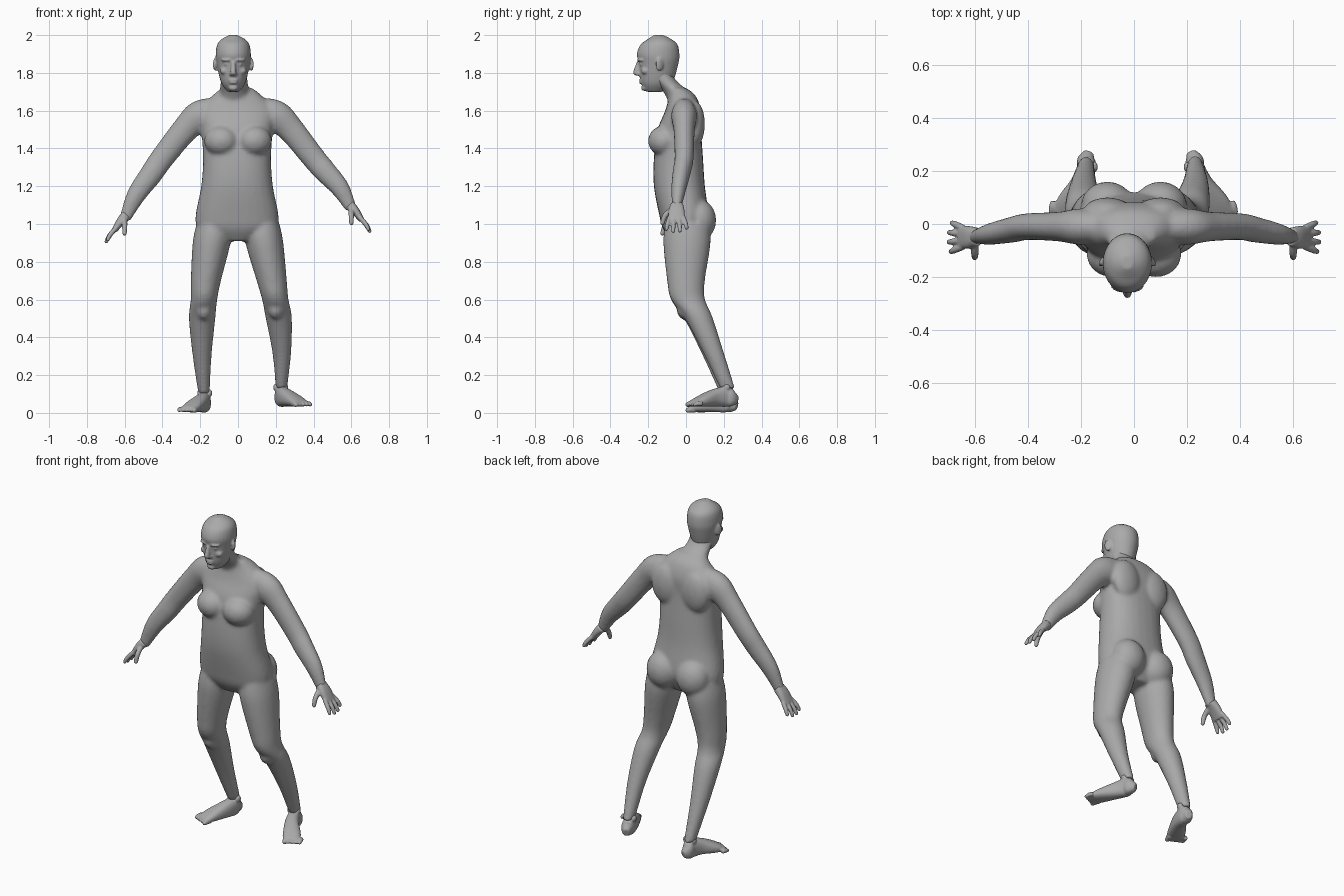
import bpy, bmesh, math
from mathutils import Vector, Matrix

if "Cube" in bpy.data.objects:
    bpy.data.objects.remove(bpy.data.objects["Cube"], do_unlink=True)

grey = bpy.data.materials.new("plain_grey")
grey.use_nodes = True
grey.diffuse_color = (.4, .4, .4, 1)
shader = next(n for n in grey.node_tree.nodes if n.type == "BSDF_PRINCIPLED")
shader.inputs["Base Color"].default_value = grey.diffuse_color
shader.inputs["Roughness"].default_value = .7

X, Y, Z = Vector((1, 0, 0)), Vector((0, 1, 0)), Vector((0, 0, 1))
HEAD_X = -.025


def smooth_rows(rows, steps=6):
    """Run a Catmull-Rom curve through rows of numbers."""
    padded = [rows[0], *rows, rows[-1]]
    result = []
    for before, start, end, after in zip(padded, padded[1:], padded[2:], padded[3:]):
        for step in range(steps):
            t = step / steps
            result.append([b + (c - a) * t / 2 + (a - 2.5 * b + 2 * c - d / 2) * t * t
                           + (1.5 * (b - c) + (d - a) / 2) * t ** 3
                           for a, b, c, d in zip(before, start, end, after)])
    return result + [list(rows[-1])]


def signed_power(value, power):
    return math.copysign(abs(value) ** (2 / power), value)


def loft(bm, rows, up=None, power=2.0, sides=28):
    """Skin rings of x, y, z, half width, half depth; level unless up is given."""
    rows = smooth_rows(rows)
    points = [Vector(row[:3]) for row in rows]
    rings = []
    for i, (point, row) in enumerate(zip(points, rows)):
        across, deep = X, Y
        if up is not None:
            following = points[min(i + 1, len(points) - 1)]
            along = (following - points[max(i - 1, 0)]).normalized()
            deep = (up - along * up.dot(along)).normalized()
            across = deep.cross(along)
        ring = []
        for k in range(sides):
            angle = math.tau * k / sides
            wide = row[-2] * signed_power(math.cos(angle), power)
            high = row[-1] * signed_power(math.sin(angle), power)
            ring.append(bm.verts.new(point + across * wide + deep * high))
        rings.append(ring)
    faces = [bm.faces.new(rings[0]), bm.faces.new(rings[-1])]
    for low, high in zip(rings, rings[1:]):
        for k in range(sides):
            faces.append(bm.faces.new((low[k - 1], low[k], high[k], high[k - 1])))
    bmesh.ops.recalc_face_normals(bm, faces=faces)


def section(x, z, front, back, half_width):
    """A level ring given by its front and back limits."""
    return (x, (front + back) / 2, z, half_width, (back - front) / 2)


def ball(bm, centre, size, turn=0.0):
    matrix = (Matrix.Translation(centre) @ Matrix.Rotation(turn, 4, "Z")
              @ Matrix.Diagonal((*size, 1)))
    bmesh.ops.create_icosphere(bm, subdivisions=3, radius=1, matrix=matrix)


def digit(bm, start, bend, end, radius):
    """A finger or toe with a rounded tip."""
    tip = radius * .8
    loft(bm, [(*start, radius, radius), (*bend, radius, radius), (*end, tip, tip)],
         up=Vector((.3, .9, .2)), sides=12)
    ball(bm, end, (tip, tip, tip))


def finish(name, bm, voxel, smoothing):
    """Merge the overlapping pieces into one smooth skin."""
    mesh = bpy.data.meshes.new(name)
    bm.to_mesh(mesh)
    bm.free()
    mesh.materials.append(grey)
    obj = bpy.data.objects.new(name, mesh)
    bpy.context.collection.objects.link(obj)
    remesh = obj.modifiers.new("merge", "REMESH")
    remesh.mode = "VOXEL"
    remesh.voxel_size = voxel
    remesh.use_smooth_shade = True
    relax = obj.modifiers.new("relax", "SMOOTH")
    relax.factor = .5
    relax.iterations = smoothing


def clamp(value):
    return min(max(value, 0), 1)


def arm_pose(side, x, y, z):
    """Forearms come forward, and the right one hangs a little lower."""
    bend = clamp((x - .4) / .2)
    drop = .055 * bend if side < 0 else 0
    return Vector((side * x, y - .01 - .04 * bend, z - drop))


def leg_pose(side, x, y, z):
    """The left leg stands wider, with its foot raised."""
    if side > 0:
        spread = clamp((.8 - z) / .6)
        x += .05 * spread
        if z < .16:
            x += (.22 - y) * .12
        z += .03 * spread ** 2
    return Vector((side * x, y, z))


# Trunk and neck
body = bmesh.new()
trunk = [(.91, -.08, .07, .09), (.97, -.12, .1, .2), (1.04, -.14, .12, .22),
         (1.2, -.17, .1, .19), (1.35, -.17, .09, .18), (1.5, -.15, .08, .19),
         (1.6, -.11, .08, .2), (1.68, -.09, .05, .13), (1.72, -.09, 0, .08)]
loft(body, [section(-.005, *row) for row in trunk], power=2.3)
neck = [(1.6, -.07, .07, .09), (1.7, -.12, .01, .08), (1.77, -.18, -.06, .07),
        (1.84, -.2, -.08, .065)]
loft(body, [section(HEAD_X * .8, *row) for row in neck])

arm = [(.1, 1.6, .07), (.2, 1.57, .085), (.28, 1.5, .07), (.4, 1.35, .063),
       (.46, 1.28, .06), (.54, 1.19, .05), (.6, 1.08, .03)]
leg = [(.13, 1, -.11, .12, .09), (.14, .9, -.12, .13, .1), (.17, .7, -.1, .1, .08),
       (.18, .6, -.08, .1, .07), (.19, .5, -.01, .14, .07), (.19, .3, .09, .2, .05),
       (.18, .1, .18, .26, .03)]
for side in (-1, 1):
    # Chest, shoulder blade, buttock
    ball(body, (side * .09, -.12, 1.44), (.09, .08, .08), side * .3)
    ball(body, (side * .1, .05, 1.53), (.09, .05, .12))
    ball(body, (side * .1, .07, 1.02), (.1, .09, .11))
    # Arm, leg and knee
    loft(body, [(*arm_pose(side, x, 0, z), r, r * .8) for x, z, r in arm], up=Y)
    rings = [section(*row) for row in leg]
    loft(body, [(*leg_pose(side, *ring[:3]), *ring[3:]) for ring in rings])
    ball(body, leg_pose(side, .18, 0, .55), (.045, .05, .06))
finish("body", body, .011, 5)

# Skull and jaw
head = bmesh.new()
skull = [(1.7, -.21, -.12, .03), (1.75, -.24, -.07, .065), (1.85, -.25, -.04, .088),
         (1.9, -.26, -.035, .093), (1.95, -.24, -.045, .085), (1.98, -.2, -.08, .06),
         (2, -.17, -.12, .02)]
loft(head, [section(HEAD_X, *row) for row in skull])

# Nose, lips, chin
loft(head, [section(HEAD_X, 1.86, -.26, -.24, .01), section(HEAD_X, 1.8, -.28, -.24, .016),
            section(HEAD_X, 1.785, -.26, -.24, .014)])
for z, width in ((1.762, .026), (1.748, .022)):
    ball(head, (HEAD_X, -.237, z), (width, .012, .007))
ball(head, (HEAD_X, -.22, 1.72), (.026, .018, .016))

# Brows, eyes, cheeks, nostrils, ears: offset, y, z, size, turn
features = [(.036, -.24, 1.868, (.03, .016, .008), .4),
            (.035, -.232, 1.846, (.014, .014, .008), 0),
            (.045, -.215, 1.81, (.026, .022, .02), 0),
            (.013, -.25, 1.793, (.009, .012, .008), 0),
            (.095, -.14, 1.845, (.009, .023, .036), .5)]
for side in (-1, 1):
    for offset, y, z, size, turn in features:
        ball(head, (HEAD_X + side * offset, y, z), size, side * turn)
finish("head", head, .006, 3)

palm = [(.59, 1.1, .028, .034), (.62, 1.07, .023, .042), (.655, 1.02, .015, .044)]
sole = [(.17, .27, .036, .018, .022), (.18, .24, .045, .034, .044),
        (.18, .21, .055, .036, .054), (.2, .15, .05, .041, .046),
        (.24, .08, .032, .05, .03), (.265, .03, .018, .046, .014)]
for side, word in ((-1, "right"), (1, "left")):
    # Hand with four fingers and a thumb
    hand = bmesh.new()
    loft(hand, [(*arm_pose(side, x, 0, z), thick, wide) for x, z, thick, wide in palm],
         up=Y, power=2.5)
    for i, length in enumerate((.85, 1, .97, .75)):
        place = i - 1.5
        digit(hand, arm_pose(side, .645, place * .024, 1.035),
              arm_pose(side, .65 + .03 * length, place * .032, 1.025 - .03 * length),
              arm_pose(side, .65 + .047 * length, place * .036, 1.03 - .068 * length),
              .0125)
    digit(hand, arm_pose(side, .6, -.02, 1.08), arm_pose(side, .6, -.06, 1.045),
          arm_pose(side, .6, -.075, 1.005), .0145)
    finish(word + "_hand", hand, .005, 2)

    # Foot with five toes
    foot = bmesh.new()
    loft(foot, [(*leg_pose(side, *row[:3]), *row[3:]) for row in sole], up=Z, power=2.4)
    for i in range(5):
        x, y = .222 + i * .02, .01 + i * .009
        digit(foot, leg_pose(side, x, y + .04, .018), leg_pose(side, x + .006, y + .02, .019),
              leg_pose(side, x + .01, y, .014), .0125 if i else .017)
    # Ankle bones
    for edge in (-1, 1):
        ball(foot, leg_pose(side, .176 + edge * .026, .215, .105), (.014, .02, .02))
    finish(word + "_foot", foot, .005, 3)
